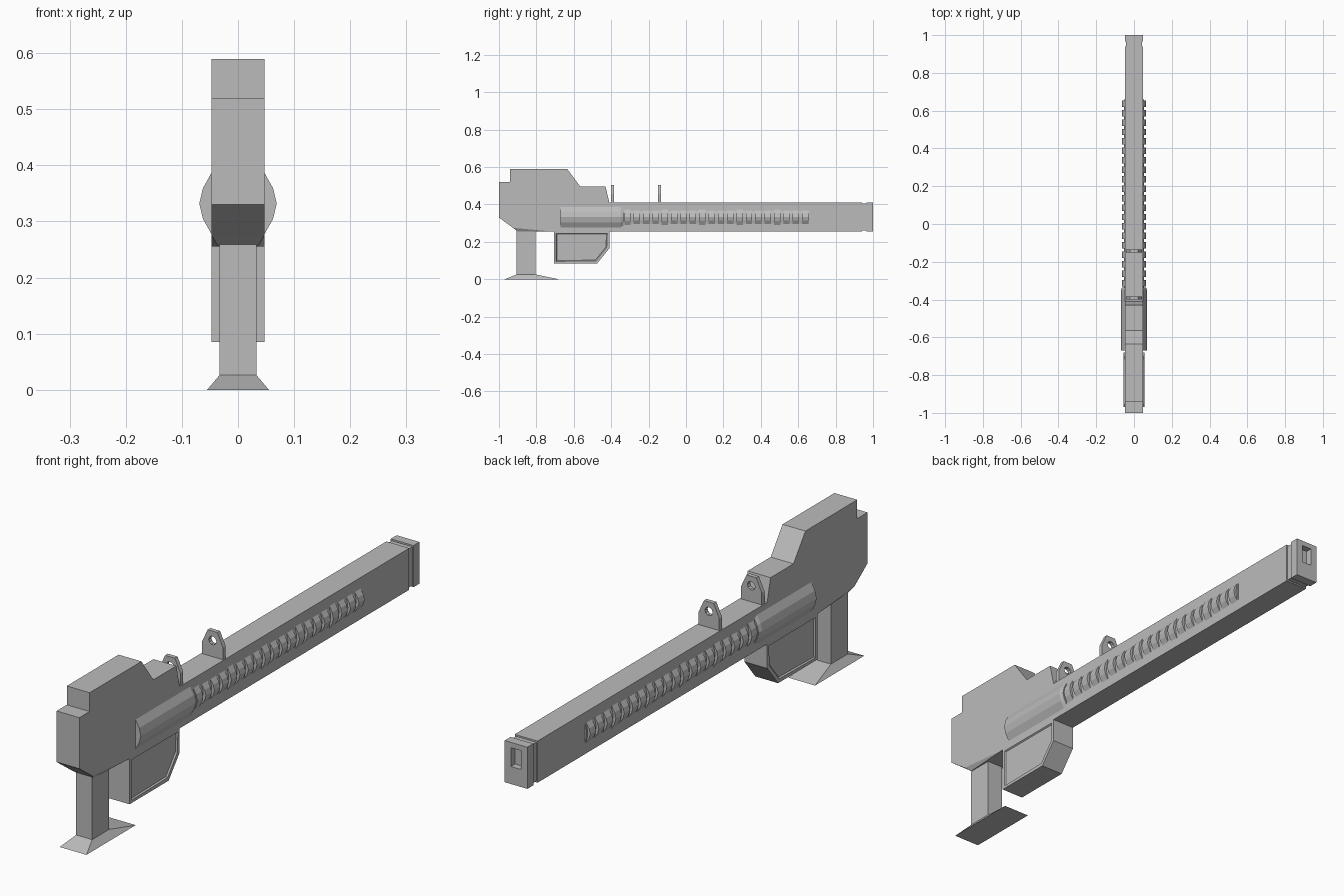
import bpy, bmesh, math
from mathutils import Vector

if "Cube" in bpy.data.objects:
    bpy.data.objects.remove(bpy.data.objects["Cube"])

grey = bpy.data.materials.new("plain grey")
grey.diffuse_color = (0.5, 0.5, 0.5, 1)
grey.use_nodes = True
grey.node_tree.nodes["Principled BSDF"].inputs["Base Color"].default_value = grey.diffuse_color


def finish(name, bm):
    bmesh.ops.recalc_face_normals(bm, faces=bm.faces[:])
    me = bpy.data.meshes.new(name)
    bm.to_mesh(me)
    bm.free()
    me.materials.append(grey)
    ob = bpy.data.objects.new(name, me)
    bpy.context.collection.objects.link(ob)
    return ob


def extrude_profile(bm, pts, direction):
    """Prism from a closed planar outline."""
    face = bm.faces.new([bm.verts.new(p) for p in pts])
    res = bmesh.ops.extrude_face_region(bm, geom=[face])
    verts = [g for g in res["geom"] if isinstance(g, bmesh.types.BMVert)]
    bmesh.ops.translate(bm, vec=Vector(direction), verts=verts)


def side_prism(name, yz, half):
    bm = bmesh.new()
    extrude_profile(bm, [(-half, y, z) for y, z in yz], (2 * half, 0, 0))
    return bm


def hull(name, pts):
    bm = bmesh.new()
    for p in pts:
        bm.verts.new(p)
    bmesh.ops.convex_hull(bm, input=bm.verts[:])
    return finish(name, bm)


def box(name, x, y0, y1, z0, z1):
    return finish(name, side_prism(name, [(y0, z0), (y1, z0), (y1, z1), (y0, z1)], x))


def cut(ob, cutter):
    mod = ob.modifiers.new("cut", 'BOOLEAN')
    mod.object = cutter
    mod.solver = 'EXACT'
    cutter.hide_render = True
    cutter.hide_viewport = True


W = 0.047

# stock, receiver and long square barrel in one outline
body = [(-1, .33), (-1, .52), (-.94, .52), (-.94, .59), (-.635, .59),
        (-.565, .495), (-.43, .495), (-.41, .41), (.94, .41), (.94, .255),
        (-.71, .255), (-.925, .275)]
finish("body_and_barrel", side_prism("body", body, W))

# chamfered wedge below the stock
hull("stock_underside", [(s * x, y, z) for s in (-1, 1) for x, y, z in
                         ((W, -.925, .275), (.035, -.9, .255), (W, -.71, .255))])

# muzzle: thin neck groove, then end cap with square bore
box("muzzle_neck", W - .005, .935, .97, .26, .404)
cap = box("muzzle_cap", W, .965, 1, .255, .41)
bore = box("bore_cutter", .021, .975, 1.1, .32, .39)
cut(cap, bore)

# grip with flared foot
box("grip", .033, -.905, -.805, .02, .265)
hull("foot", [(s * x, y, z) for s in (-1, 1) for x, y, z in
              ((.055, -.97, 0), (.055, -.68, 0), (.033, -.905, .026), (.033, -.805, .026))])

# magazine with recessed side panels
bm = side_prism("magazine", [(-.705, .256), (-.705, .085), (-.475, .085),
                             (-.41, .165), (-.41, .256)], W)
bmesh.ops.recalc_face_normals(bm, faces=bm.faces[:])
for sign in (-1, 1):
    panel = [f for f in bm.faces if f.normal.x * sign > .9]
    bmesh.ops.inset_region(bm, faces=panel, thickness=.015, depth=0)
    bmesh.ops.inset_region(bm, faces=panel, thickness=.005, depth=-.005)
finish("magazine", bm)


def bulge(x_out, half_z, zc=.332):
    """Faceted half-round section standing out from the body side."""
    d = x_out - W
    return [(W - .01, -half_z), (W, -half_z), (W + .7 * d, -.5 * half_z),
            (x_out, 0), (W + .7 * d, .5 * half_z), (W, half_z), (W - .01, half_z)], zc


def bulge_points(sign, x_out, half_z, y):
    pts, zc = bulge(x_out, half_z)
    return [(sign * x, y, zc + z) for x, z in pts]


for sign, side in ((1, "right"), (-1, "left")):
    # smooth side shroud with chamfered forward end
    hull(side + "_shroud", bulge_points(sign, .069, .055, -.67)
         + bulge_points(sign, .069, .055, -.35) + bulge_points(sign, .064, .046, -.335))

    # ribbed cooling strip: low core plus repeated ribs
    bm = bmesh.new()
    extrude_profile(bm, bulge_points(sign, .053, .034, -.34), (0, 1.0, 0))
    for i in range(20):
        tall = i % 4 == 0
        extrude_profile(bm, bulge_points(sign, .064, .042 if tall else .037, -.33 + .05 * i),
                        (0, .034, 0))
    finish(side + "_cooling_ribs", bm)

# two pierced lugs on the top
for name, y in (("rear_lug", -.4), ("front_lug", -.15)):
    bm = bmesh.new()
    outline = [(-.043, .4), (.043, .4), (.043, .455), (.02, .505), (-.02, .505), (-.043, .455)]
    extrude_profile(bm, [(x, y, z) for x, z in outline], (0, .016, 0))
    lug = finish(name, bm)
    bm = bmesh.new()
    ring = [(.016 * math.cos(a * math.pi / 5), y - .02, .47 + .016 * math.sin(a * math.pi / 5))
            for a in range(10)]
    extrude_profile(bm, ring, (0, .06, 0))
    cut(lug, finish(name + "_hole_cutter", bm))
